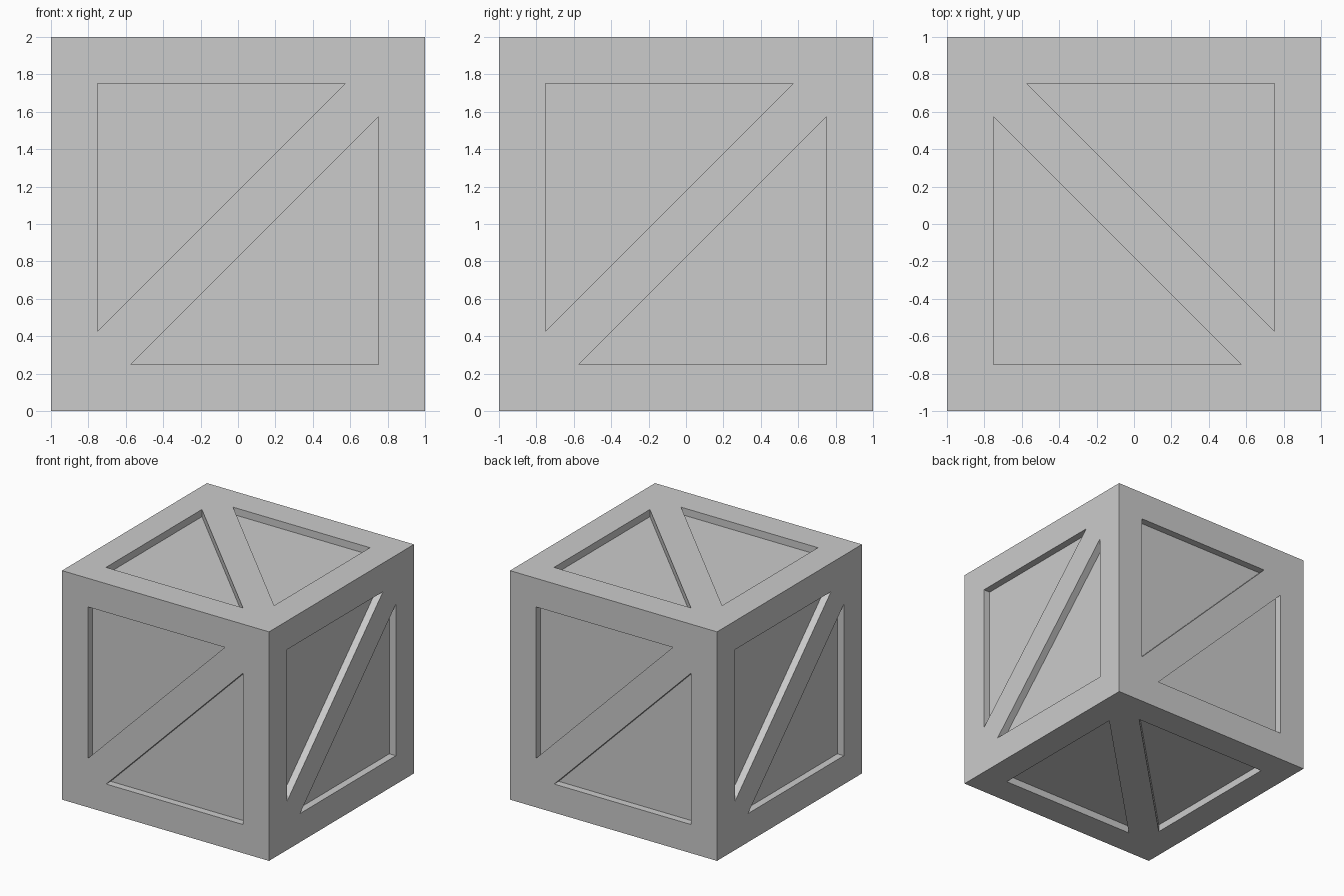
import bpy, bmesh
from math import pi
from mathutils import Matrix, Vector

if "Cube" in bpy.data.objects:
    bpy.data.objects.remove(bpy.data.objects["Cube"])

DEPTH = 0.063            # recess depth of the panels
A, B = 0.75, 0.573       # frame inner edge, end of the diagonal brace


def add_side(bm, rot):
    """One crate side: square frame, diagonal brace, two sunken triangles."""
    def v(p, y=-1.0):
        return bm.verts.new(rot @ Vector((p[0], y, p[1])))

    bl, br, tr, tl = [v(p) for p in ((-1, -1), (1, -1), (1, 1), (-1, 1))]
    upper = [(-A, A), (-A, -B), (B, A)]
    lower = [(-x, -z) for x, z in upper]
    rims = []
    for tri in (upper, lower):
        rim = [v(p) for p in tri]
        floor = [v(p, -1 + DEPTH) for p in tri]
        bm.faces.new(floor)
        for i in range(3):
            j = (i + 1) % 3
            bm.faces.new((rim[i], rim[j], floor[j], floor[i]))
        rims.append(rim)
    (a, c, b), (a2, c2, b2) = rims
    # frame boards
    bm.faces.new((bl, c, a, tl))
    bm.faces.new((tl, a, b, tr))
    bm.faces.new((tr, c2, a2, br))
    bm.faces.new((br, a2, b2, bl))
    # diagonal brace
    bm.faces.new((bl, b2, c2, tr, b, c))


bm = bmesh.new()
# four upright sides
for k in range(4):
    add_side(bm, Matrix.Rotation(k * pi / 2, 3, 'Z'))
# top and bottom
for s in (-1, 1):
    add_side(bm, Matrix.Rotation(pi / 2, 3, 'Z') @ Matrix.Rotation(s * pi / 2, 3, 'X'))

bmesh.ops.remove_doubles(bm, verts=bm.verts, dist=1e-4)
bmesh.ops.recalc_face_normals(bm, faces=bm.faces)
bmesh.ops.translate(bm, verts=bm.verts, vec=(0, 0, 1))

mesh = bpy.data.meshes.new("crate")
bm.to_mesh(mesh)
bm.free()
bpy.context.collection.objects.link(bpy.data.objects.new("crate", mesh))
